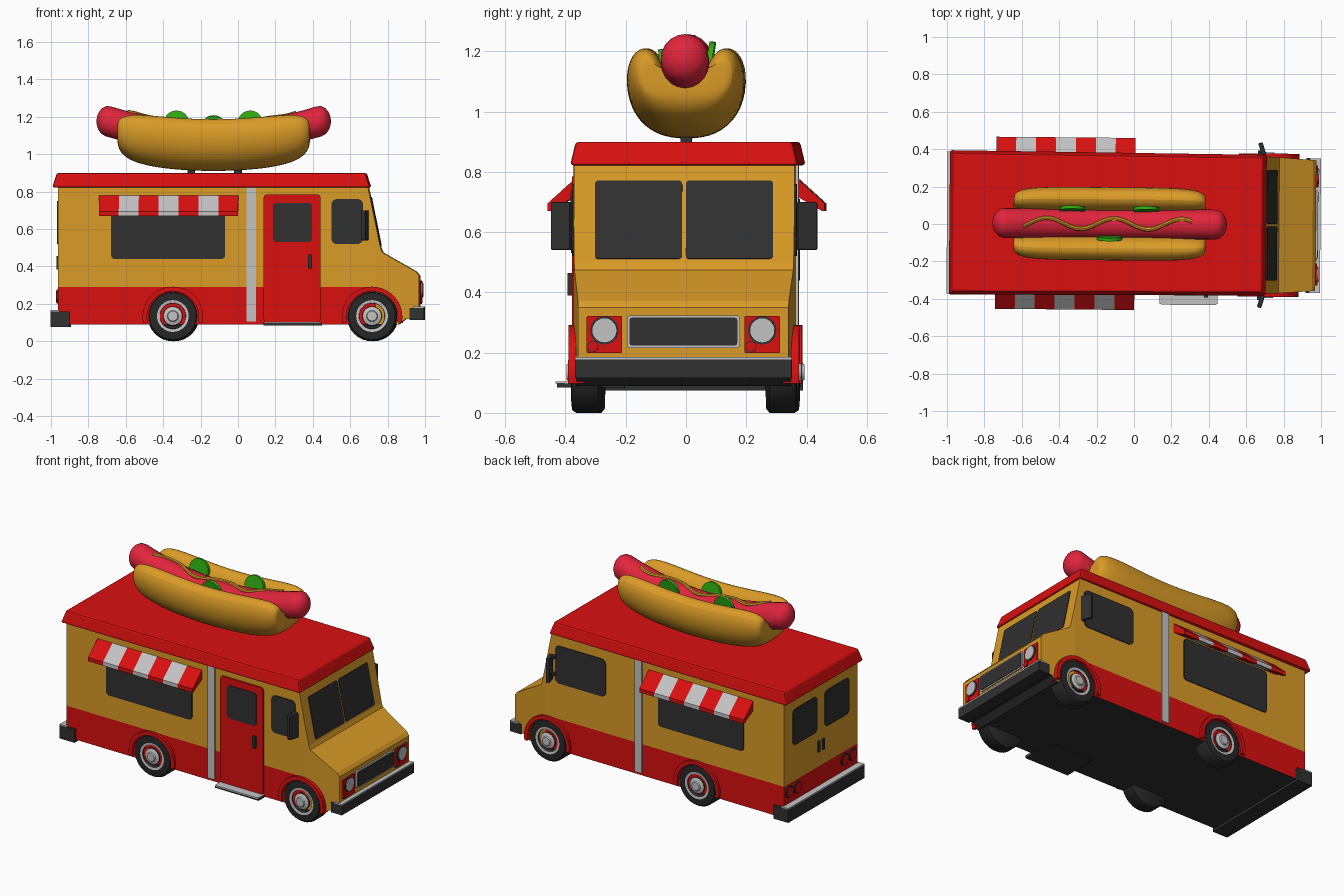
import bpy, bmesh, math
from mathutils import Matrix, Vector

if "Cube" in bpy.data.objects:
    bpy.data.objects.remove(bpy.data.objects["Cube"])

YAW = Matrix.Rotation(-0.009, 4, 'Z')
PI = math.pi


def material(name, rgb):
    m = bpy.data.materials.new(name)
    m.use_nodes = True
    m.diffuse_color = (*rgb, 1)
    m.node_tree.nodes["Principled BSDF"].inputs["Base Color"].default_value = (*rgb, 1)
    return m


YELLOW = material("golden_yellow", (0.70, 0.33, 0.02))
RED = material("bright_red", (0.70, 0.005, 0.005))
PINK = material("sausage_red", (0.75, 0.018, 0.045))
GREEN = material("pickle_green", (0.03, 0.42, 0.006))
SILVER = material("light_grey", (0.55, 0.55, 0.55))
DARK = material("charcoal", (0.03, 0.03, 0.03))
TYRE = material("tyre_black", (0.02, 0.02, 0.02))


def finish(name, bm, mats, loc=(0, 0, 0), rot=(0, 0, 0), smooth=False, bevel=0):
    bmesh.ops.recalc_face_normals(bm, faces=bm.faces[:])
    me = bpy.data.meshes.new(name)
    bm.to_mesh(me)
    bm.free()
    ob = bpy.data.objects.new(name, me)
    bpy.context.collection.objects.link(ob)
    for m in mats:
        me.materials.append(m)
    ob.location, ob.rotation_euler = loc, rot
    if bevel:
        b = ob.modifiers.new("bevel", 'BEVEL')
        b.width, b.segments = bevel, 2
    if smooth:
        bpy.ops.object.select_all(action='DESELECT')
        ob.select_set(True)
        bpy.context.view_layer.objects.active = ob
        bpy.ops.object.shade_smooth_by_angle(angle=math.radians(40))
    return ob


def prism_mesh(pts, a, b, axis):
    """Extrude a 2D outline from a to b along the axis."""
    place = {'x': lambda u, v, d: (d, u, v), 'y': lambda u, v, d: (u, d, v),
             'z': lambda u, v, d: (u, v, d)}[axis]
    bm = bmesh.new()
    base = bm.faces.new([bm.verts.new(place(u, v, a)) for u, v in pts])
    ext = bmesh.ops.extrude_face_region(bm, geom=[base])
    shift = Vector(place(0, 0, b - a))
    bmesh.ops.translate(bm, vec=shift, verts=[g for g in ext["geom"] if isinstance(g, bmesh.types.BMVert)])
    return bm


def box(name, x, y, z, mat, bevel=0):
    pts = [(x[0], y[0]), (x[1], y[0]), (x[1], y[1]), (x[0], y[1])]
    return finish(name, prism_mesh(pts, z[0], z[1], 'z'), [mat], bevel=bevel)


def arc(cx, cy, r, a0, a1, n):
    return [(cx + r * math.cos(a0 + (a1 - a0) * i / n), cy + r * math.sin(a0 + (a1 - a0) * i / n))
            for i in range(n + 1)]


# Directions a plate can face
RIGHT, LEFT = (PI / 2, 0, 0), (PI / 2, 0, PI)
FRONT, BACK = (PI / 2, 0, PI / 2), (PI / 2, 0, -PI / 2)


def plate(name, w, h, mat, loc, rot, r=0.02, t=0.006):
    """Thin plate with rounded corners."""
    pts = []
    for k, (sx, sy) in enumerate([(1, 1), (-1, 1), (-1, -1), (1, -1)]):
        pts += arc(sx * (w / 2 - r), sy * (h / 2 - r), r, k * PI / 2, (k + 1) * PI / 2, 5)
    return finish(name, prism_mesh(pts, -0.003, t, 'z'), [mat], loc, rot)


def disc(name, r, mat, loc, rot, t=0.008):
    return finish(name, prism_mesh(arc(0, 0, r, 0, 2 * PI, 24)[:-1], -0.003, t, 'z'), [mat], loc, rot, True)


def loft(name, sections, mat, subdiv=0):
    """Skin closed rings of points, capped at both ends."""
    bm = bmesh.new()
    rings = [[bm.verts.new(p) for p in s] for s in sections]
    for p, q in zip(rings, rings[1:]):
        for i in range(len(p)):
            j = (i + 1) % len(p)
            bm.faces.new((p[i], p[j], q[j], q[i]))
    bm.faces.new(rings[0])
    bm.faces.new(rings[-1])
    ob = finish(name, bm, [mat], smooth=True)
    if subdiv:
        ob.modifiers.new("subdivision", 'SUBSURF').levels = subdiv
    return ob


# Van body: side profile, with the red skirt split off by height
W = 0.366
profile = [(-0.96, 0.09), (0.86, 0.09), (0.9, 0.12), (0.972, 0.12), (0.972, 0.35), (0.955, 0.372),
           (0.775, 0.475), (0.765, 0.5), (0.697, 0.83), (-0.96, 0.83)]
bm = prism_mesh(profile, -W, W, 'y')
for co, no in [((0, 0, 0.29), (0, 0, 1)), ((0.74, 0, 0), (1, 0, 0))]:
    bmesh.ops.bisect_plane(bm, geom=bm.verts[:] + bm.edges[:] + bm.faces[:], plane_co=co, plane_no=no)
for v in bm.verts:
    if v.co.x > 0.74:
        v.co.y *= 1 - 0.2 * (v.co.x - 0.74)
bm.normal_update()
for f in bm.faces:
    c = f.calc_center_median()
    if c.z < 0.125:
        f.material_index = 2
    elif c.z < 0.29 and c.x < 0.74:
        f.material_index = 1
finish("van_body", bm, [YELLOW, RED, DARK])

# Roof cap, sloping in at the top and narrower at the front
bm = bmesh.new()
bmesh.ops.create_cube(bm, size=2)
for v in bm.verts:
    sx, sy, top = v.co.x, v.co.y, v.co.z > 0
    v.co = (-0.14 + sx * (0.825 if top else 0.85),
            sy * ((0.378 if sx > 0 else 0.388) - (0.018 if top else 0)), 0.9 if top else 0.822)
finish("roof", bm, [RED], bevel=0.01)

# Wheels: turned profile of radius, height and material
wheel = [(0, -0.1, 0), (0.12, -0.1, 0), (0.135, -0.088, 0), (0.135, -0.014, 0), (0.125, 0, 0),
         (0.09, 0.003, 0), (0.085, 0.003, 1), (0.07, 0, 1), (0.066, -0.018, 2), (0.055, -0.018, 2),
         (0.05, 0.003, 1), (0.03, 0.01, 1), (0.026, 0.018, 1), (0, 0.018, 1)]
for cx, where in [(-0.345, "rear"), (0.72, "front")]:
    for s, side in [(-1, "right"), (1, "left")]:
        bm = bmesh.new()
        vs = [bm.verts.new((r, 0, h)) for r, h, _ in wheel]
        for a, b in zip(vs, vs[1:]):
            bm.edges.new((a, b))
        bmesh.ops.spin(bm, geom=bm.verts[:] + bm.edges[:], cent=(0, 0, 0), axis=(0, 0, 1),
                       angle=2 * PI, steps=32)
        bmesh.ops.remove_doubles(bm, verts=bm.verts[:], dist=0.0002)
        for f in bm.faces:
            c = f.calc_center_median()
            r = c.xy.length
            if c.z > -0.05 and r < 0.087:
                f.material_index = 2 if 0.052 < r < 0.069 else 1
        finish(f"{where}_{side}_wheel", bm, [TYRE, SILVER, DARK], (cx, s * 0.372, 0.135),
               RIGHT if s < 0 else LEFT, True)
        # Wheel arch
        ring = arc(cx, 0.13, 0.162, -0.2, PI + 0.2, 20) + arc(cx, 0.13, 0.138, PI + 0.2, -0.2, 20)
        finish(f"{where}_{side}_arch", prism_mesh(ring, s * 0.33, s * 0.383, 'y'), [RED])

# Parts found on both sides
for s, side, rot in [(-1, "right", RIGHT), (1, "left", LEFT)]:
    y = s * W
    plate(f"{side}_pillar_strip", 0.05, 0.72, SILVER, (0.075, y, 0.465), rot, 0.003, 0.008)
    plate(f"{side}_service_window", 0.61, 0.27, DARK, (-0.37, y, 0.575), rot)
    # Striped awning over the service window
    step = 0.745 / 7
    wedge = [(y, 0.78), (s * 0.46, 0.695), (s * 0.46, 0.67), (s * 0.452, 0.67), (y, 0.72)]
    for i in range(7):
        x0 = -0.74 + i * step
        finish(f"{side}_awning_stripe", prism_mesh(wedge, x0, x0 + step, 'x'), [SILVER if i % 2 else RED])
    # Door mirror on two short arms
    m = box(f"{side}_mirror", (-0.012, 0.012), (-0.034, 0.034), (-0.08, 0.08), DARK, 0.006)
    m.location, m.rotation_euler = (0.682, s * 0.408, 0.62), (0, 0, s * 0.3)
    for z in (0.57, 0.68):
        box(f"{side}_mirror_arm", (0.66, 0.678), sorted((s * 0.355, s * 0.4)), (z, z + 0.015), DARK)
plate("right_cab_window", 0.17, 0.24, DARK, (0.587, -W, 0.64), RIGHT, 0.03)
plate("left_cab_window", 0.36, 0.24, DARK, (0.49, W, 0.64), LEFT, 0.03)

# Entry door with its window, handle and step
plate("door", 0.305, 0.685, RED, (0.293, -W, 0.443), RIGHT, 0.02, 0.009)
plate("door_window", 0.21, 0.21, DARK, (0.295, -W - 0.009, 0.635), RIGHT, 0.02, 0.004)
box("door_handle", (0.378, 0.398), (-0.39, -0.37), (0.39, 0.465), DARK)
box("door_step", (0.14, 0.45), (-0.425, -0.2), (0.085, 0.1), DARK)
plate("step_tread", 0.31, 0.07, SILVER, (0.295, -0.395, 0.1), (0, 0, 0), 0.015, 0.004)

# Windscreen, grille and lamps
for s in (-1, 1):
    plate("windscreen_pane", 0.29, 0.265, DARK, (0.732, s * 0.151, 0.64), (math.radians(78.5), 0, PI / 2), 0.012, 0.008)
    plate("lamp_panel", 0.118, 0.122, RED, (0.972, s * 0.262, 0.26), FRONT, 0.004, 0.008)
    disc("headlamp_rim", 0.047, DARK, (0.972, s * 0.262, 0.274), FRONT, 0.012)
    disc("headlamp", 0.04, SILVER, (0.972, s * 0.262, 0.274), FRONT, 0.016)
    disc("indicator_rim", 0.019, DARK, (0.972, s * 0.262 - 0.038, 0.22), FRONT, 0.01)
    disc("indicator", 0.016, RED, (0.972, s * 0.262 - 0.038, 0.22), FRONT, 0.013)
    # Rear windows, handles and lamps
    plate("rear_window", 0.24, 0.23, DARK, (-0.96, s * 0.16, 0.635), BACK, 0.025)
    plate("rear_handle", 0.02, 0.07, DARK, (-0.96, s * 0.022, 0.42), BACK, 0.004, 0.009)
    for y in (0.235, 0.315):
        disc("tail_lamp_rim", 0.037, DARK, (-0.96, s * y, 0.24), BACK)
        disc("tail_lamp", 0.03, RED, (-0.96, s * y, 0.24), BACK, 0.011)
plate("grille_rim", 0.375, 0.108, SILVER, (0.972, 0, 0.27), FRONT, 0.012, 0.009)
plate("grille", 0.358, 0.092, DARK, (0.972, 0, 0.27), FRONT, 0.008, 0.012)

# Bumpers with bright top strips
box("rear_bumper", (-1.0, -0.895), (-0.38, 0.38), (0.075, 0.16), DARK)
box("rear_bumper_strip", (-1.0, -0.95), (-0.38, 0.38), (0.16, 0.167), SILVER)
box("front_bumper", (0.92, 0.997), (-0.36, 0.36), (0.115, 0.178), DARK)
box("front_bumper_strip", (0.94, 0.997), (-0.36, 0.36), (0.178, 0.185), SILVER)

# Posts holding the rooftop hot dog
for x in (-0.25, 0.0):
    box("sign_post", (x - 0.02, x + 0.02), (-0.018, 0.018), (0.88, 0.97), DARK)

# Bun: U-shaped section swept along a shallow arc
CX = -0.13
half = [(0.1, -0.165), (0.175, -0.1), (0.203, 0), (0.185, 0.085), (0.13, 0.115), (0.08, 0.07), (0.06, 0)]
section = [(0, -0.178)] + half + [(0, -0.03)] + [(-y, z) for y, z in reversed(half)]
ends = [(0.515, 0.3), (0.51, 0.55), (0.48, 0.78), (0.42, 0.93), (0.3, 1), (0.15, 1)]
stations = [(-x, k) for x, k in ends] + [(0, 1)] + [(x, k) for x, k in reversed(ends)]
rings = []
for x, k in stations:
    ring = []
    for y, z in section:
        lobe = math.copysign(0.11, y) if y else 0
        ring.append((CX + x, lobe + (y - lobe) * k, 1.083 + 0.2 * x * x + (z + 0.02) * k - 0.02))
    rings.append(ring)
loft("bun", rings, YELLOW, 2)


def sausage_z(x):
    return 1.09 + 0.27 * (x - CX) ** 2


# Sausage: round tube with domed ends
R, L = 0.08, 0.565
tube = [(-L - R * math.sin(a) * 0.75, math.cos(a)) for a in (1.45, 1.15, 0.8, 0.4)]
tube += [(-L + 2 * L * i / 16, 1) for i in range(17)] + [(-x, k) for x, k in reversed(tube)]
rings = []
for x, k in tube:
    rings.append([(CX + x + 0.3 * x * -v, u, sausage_z(CX + x) + v) for u, v in arc(0, 0, R * k, 0, 2 * PI, 20)[:-1]])
loft("sausage", rings, PINK)

# Wavy mustard line along the sausage
rings = []
for i in range(41):
    x = -0.59 + 0.9 * i / 40
    y = 0.028 * math.sin(i / 40 * 5 * PI - 0.6)
    z = sausage_z(x) + math.sqrt(R * R - y * y)
    rings.append([(x, y + u, z + v) for u, v in arc(0, 0, 0.012, 0, 2 * PI, 8)[:-1]])
loft("mustard", rings, YELLOW)

# Pickle slices tucked beside the sausage
for x, y, z in [(-0.33, 0.078, 1.165), (0.065, 0.078, 1.165), (-0.13, -0.075, 1.14)]:
    bm = prism_mesh(arc(0, 0, 0.068, 0, 2 * PI, 28)[:-1], -0.009, 0.009, 'z')
    finish("pickle_slice", bm, [GREEN], (x, y, z), (PI / 2 - math.copysign(0.15, y), 0, 0), True)

# Slight turn of the whole van
bpy.context.view_layer.update()
for ob in bpy.context.collection.objects:
    if ob.type == 'MESH':
        ob.matrix_world = YAW @ ob.matrix_world
